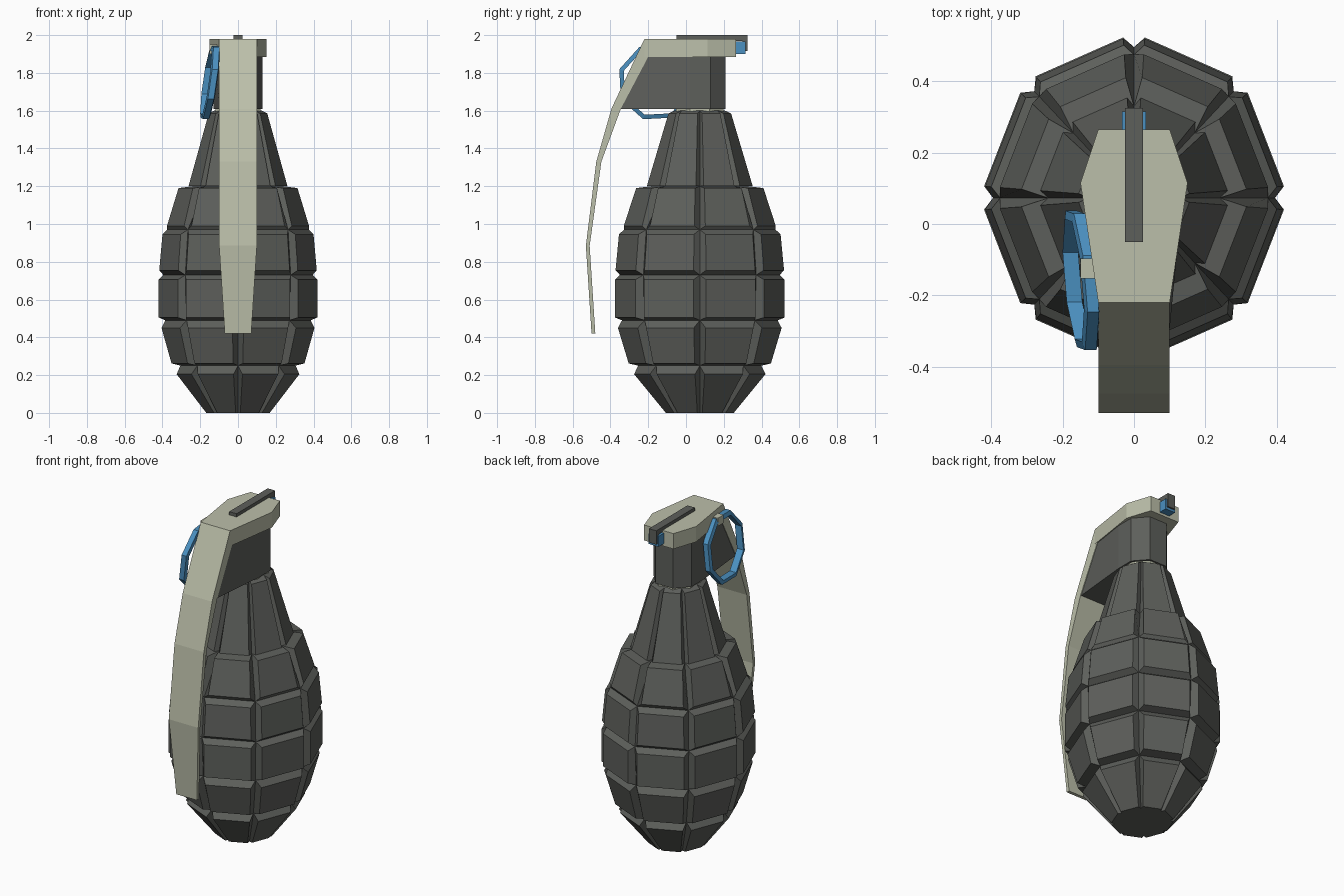
import bpy, bmesh
from math import sin, cos, pi, radians
from mathutils import Vector

if "Cube" in bpy.data.objects:
    bpy.data.objects.remove(bpy.data.objects["Cube"])


def material(name, rgb):
    m = bpy.data.materials.new(name)
    m.diffuse_color = (*rgb, 1)
    m.use_nodes = True
    m.node_tree.nodes["Principled BSDF"].inputs["Base Color"].default_value = m.diffuse_color
    return m


IRON = material("dark_iron", (0.11, 0.115, 0.105))
TAN = material("pale_olive", (0.5, 0.52, 0.4))
BLUE = material("blue_steel", (0.07, 0.28, 0.53))


def finish(name, bm, mat):
    bmesh.ops.remove_doubles(bm, verts=bm.verts, dist=0.0001)
    bmesh.ops.recalc_face_normals(bm, faces=bm.faces)
    me = bpy.data.meshes.new(name)
    bm.to_mesh(me)
    bm.free()
    me.materials.append(mat)
    ob = bpy.data.objects.new(name, me)
    bpy.context.collection.objects.link(ob)
    return ob


def loft(name, rings, mat, closed=False):
    """Join equal rings of points with quads; cap the ends or close the loop."""
    bm = bmesh.new()
    vs = [[bm.verts.new(p) for p in ring] for ring in rings]
    n = len(vs[0])
    for a, b in zip(vs, vs[1:] + (vs[:1] if closed else [])):
        for i in range(n):
            j = (i + 1) % n
            bm.faces.new((a[i], a[j], b[j], b[i]))
    if not closed:
        bm.faces.new(vs[0])
        bm.faces.new(vs[-1])
    return finish(name, bm, mat)


def box(name, x0, x1, y0, y1, z0, z1, mat):
    return loft(name, [[(x0, y0, z), (x1, y0, z), (x1, y1, z), (x0, y1, z)]
                       for z in (z0, z1)], mat)


def mirrored(half):
    """Complete a half outline of (x, y) across x = 0."""
    return half + [(-x, y) for x, y in reversed(half)]


# Segmented body: eight columns of raised panels between V grooves
CY, YS = 0.073, 1.07


def corner(i, r, z):
    a = i * pi / 4
    return Vector((r * cos(a), CY + YS * r * sin(a), z))


grooves = [(.15, 0), (.305, .25), (.385, .49), (.395, .73),
           (.375, .97), (.24, 1.2), (.125, 1.6)]
panels = [((.168, 0), (.325, .205)), ((.352, .262), (.405, .45)),
          ((.42, .505), (.42, .705)), ((.417, .755), (.4, .945)),
          ((.376, .99), (.315, 1.19)), ((.262, 1.2), (.155, 1.585))]

bm = bmesh.new()
for k, (lo, hi) in enumerate(panels):
    for i in range(8):
        outer = [corner(i, *grooves[k]), corner(i + 1, *grooves[k]),
                 corner(i + 1, *grooves[k + 1]), corner(i, *grooves[k + 1])]
        inner = []
        for (r, z), ts in ((lo, (.1, .9)), (hi, (.9, .1))):
            a, b = corner(i, r / .971, z), corner(i + 1, r / .971, z)
            inner += [a.lerp(b, t) for t in ts]
        o = [bm.verts.new(p) for p in outer]
        q = [bm.verts.new(p) for p in inner]
        bm.faces.new(q)
        for s in range(4):
            e = (s + 1) % 4
            bm.faces.new((o[s], o[e], q[e], q[s]))
for r, z in (grooves[0], grooves[-1]):
    bm.faces.new([bm.verts.new(corner(i, r, z)) for i in range(8)])
finish("body", bm, IRON)

# Collar between body and fuse head
loft("collar", [[corner(i + .5, .128, z) for i in range(8)] for z in (1.56, 1.62)], TAN)

# Fuse head with sloped front
head = []
for z, front in ((1.61, -.345), (1.9, -.21)):
    outline = mirrored([(.06, .21), (.13, .13), (.13, .02), (.095, front)])
    head.append([(x, y, z) for x, y in outline])
loft("fuse_head", head, IRON)

# Cap plate and safety lever
cap = mirrored([(.1, .265), (.15, .115), (.1, -.22)])
loft("cap_plate", [[(x, y, z) for x, y in cap] for z in (1.885, 1.98)], TAN)
path = [((-.22, 1.98), (-.2, 1.885), .1), ((-.395, 1.61), (-.345, 1.61), .1),
        ((-.475, 1.33), (-.448, 1.33), .1), ((-.53, .885), (-.51, .885), .1),
        ((-.5, .42), (-.48, .42), .07)]
loft("lever", [[(-w, *o), (w, *o), (w, *i), (-w, *i)] for o, i, w in path], TAN)

# Hinge strip, its rear hook and hinge pin
box("hinge_strip", -.025, .025, -.05, .325, 1.97, 2.0, IRON)
box("hinge_hook", -.025, .025, .3, .325, 1.915, 1.985, IRON)
box("hinge_pin", -.034, .034, .25, .315, 1.9, 1.965, BLUE)

# Pin stub and octagonal pull ring
box("pin_stub", -.15, -.09, -.152, -.096, 1.9, 1.95, TAN)
ring = []
for i in range(8):
    a = radians(22.5 + 3 + 45 * i)
    row = []
    for r, h in ((.207, -.016), (.207, .016), (.182, .022), (.182, -.022)):
        y, z = r * cos(a), r * sin(a)
        row.append((-.148 + h - .09 * y + .14 * z, -.158 + y, 1.75 + z))
    ring.append(row)
loft("pull_ring", ring, BLUE, closed=True)
